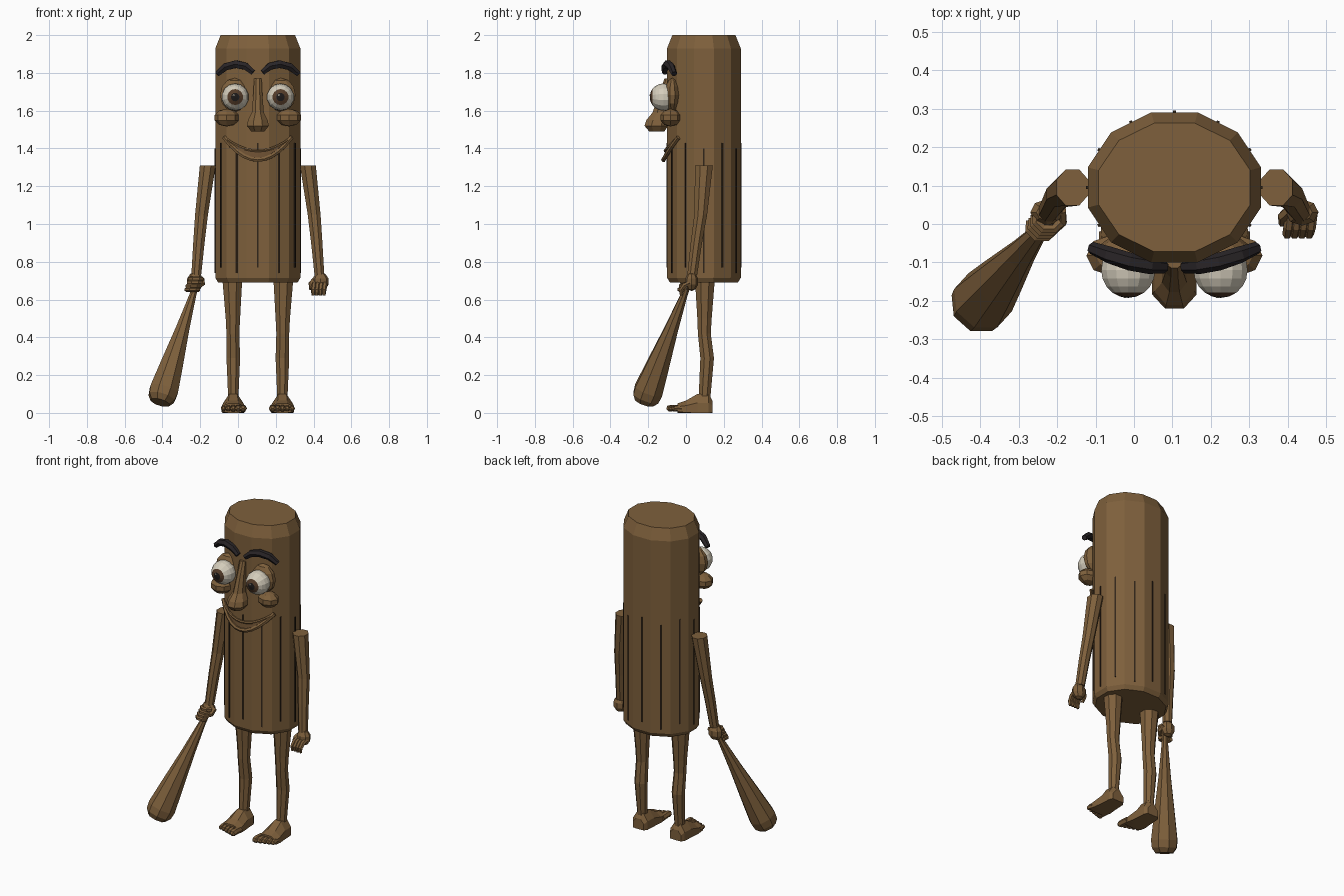
import bpy, bmesh, math
from mathutils import Vector, Matrix

cube = bpy.data.objects.get("Cube")
if cube:
    bpy.data.objects.remove(cube)

CX, CY = 0.105, 0.095          # trunk axis
RX, RY = 0.225, 0.195          # trunk half widths
X, Y, Z = Vector((1, 0, 0)), Vector((0, 1, 0)), Vector((0, 0, 1))


def material(name, rgb):
    m = bpy.data.materials.new(name)
    m.use_nodes = True
    m.diffuse_color = (*rgb, 1)
    m.node_tree.nodes["Principled BSDF"].inputs["Base Color"].default_value = (*rgb, 1)
    return m


wood = material("wood brown", (0.21, 0.117, 0.045))
groove_dark = material("groove dark brown", (0.03, 0.018, 0.01))
brow_black = material("brow black", (0.022, 0.018, 0.02))
eye_white = material("eye white", (0.66, 0.61, 0.5))
iris_brown = material("iris brown", (0.09, 0.045, 0.022))
pupil_black = material("pupil black", (0.012, 0.01, 0.01))
mouth_brown = material("mouth brown", (0.15, 0.08, 0.032))


def finish(name, bm, *mats):
    bmesh.ops.recalc_face_normals(bm, faces=bm.faces)
    mesh = bpy.data.meshes.new(name)
    bm.to_mesh(mesh)
    bm.free()
    for m in mats:
        mesh.materials.append(m)
    ob = bpy.data.objects.new(name, mesh)
    bpy.context.collection.objects.link(ob)
    return ob


def tube(name, points, sides=8, mat=wood, ref=Y, level=False, floor=False):
    """Loft rings along points (x, y, z, r) or (x, y, z, ru, rv)."""
    bm = bmesh.new()
    pos = [Vector(p[:3]) for p in points]
    rings = []
    for i, p in enumerate(points):
        t = Z if level else (pos[min(i + 1, len(pos) - 1)] - pos[max(i - 1, 0)]).normalized()
        u = t.cross(ref).normalized()
        v = t.cross(u)
        k = 1 / math.cos(math.pi / sides)
        ring = []
        for j in range(sides):
            a = (j + 0.5) * math.tau / sides
            co = pos[i] + u * (math.cos(a) * p[3] * k) + v * (math.sin(a) * p[-1] * k)
            if floor:
                co.z = max(co.z, 0)
            ring.append(bm.verts.new(co))
        rings.append(ring)
    for a, b in zip(rings, rings[1:]):
        for j in range(sides):
            n = (j + 1) % sides
            bm.faces.new((a[j], a[n], b[n], b[j]))
    bm.faces.new(rings[0])
    bm.faces.new(rings[-1])
    return finish(name, bm, mat)


def ball(name, centre, size, seg=10, rings=6, mat=wood):
    bm = bmesh.new()
    bmesh.ops.create_uvsphere(bm, u_segments=seg, v_segments=rings, radius=1,
                              matrix=Matrix.Translation(centre) @ Matrix.Diagonal((*size, 1)))
    return finish(name, bm, mat)


def front(d):
    """Depth of the trunk's front surface at offset d from its axis."""
    return CY - 0.2 * math.sqrt(1 - (d / 0.233) ** 2)


# Trunk with bevelled ends
tube("trunk", [(CX, CY, 0.69, RX - 0.015, RY - 0.015), (CX, CY, 0.715, RX, RY),
               (CX, CY, 1.93, RX, RY), (CX, CY, 2.0, RX - 0.028, RY - 0.028)],
     sides=12, level=True)

# Bark grooves, one on each trunk face
for i in range(12):
    a = i * math.tau / 12
    low, high = (0.77, 1.43) if i % 2 else (0.74, 1.4)
    turn = math.atan2(math.sin(a) / RY, math.cos(a) / RX)
    bm = bmesh.new()
    bmesh.ops.create_cube(bm, size=1, matrix=Matrix.Translation(
        (CX + RX * math.cos(a), CY + RY * math.sin(a), (low + high) / 2))
        @ Matrix.Rotation(turn, 4, 'Z') @ Matrix.Diagonal((0.009, 0.008, high - low, 1)))
    finish(f"bark_groove_{i + 1}", bm, groove_dark)

# Paired parts: s is +1 on the left, -1 on the right
for side, s in (("left", 1), ("right", -1)):
    def at(d):
        return CX + s * d

    # Arm and leg
    tube(side + "_arm", [(at(0.265), 0.095, 1.31, 0.042, 0.047), (at(0.298), 0.078, 1.05, 0.034),
                         (at(0.312), 0.055, 0.9, 0.03), (at(0.326), 0.033, 0.73, 0.026)], level=True)
    tube(side + "_leg", [(at(0.135), 0.1, 0.7, 0.052), (at(0.132), 0.098, 0.5, 0.038),
                         (at(0.132), 0.097, 0.42, 0.034), (at(0.13), 0.112, 0.29, 0.036),
                         (at(0.13), 0.098, 0.08, 0.027, 0.031)], level=True)

    # Foot and toes
    tube(side + "_foot", [(at(0.13), 0.14, 0.02, 0.045, 0.038), (at(0.13), 0.12, 0.02, 0.08, 0.05),
                          (at(0.13), 0.06, 0.02, 0.08, 0.053), (at(0.13), 0, 0.02, 0.045, 0.06),
                          (at(0.13), -0.045, 0.02, 0.03, 0.062)], ref=X, floor=True)
    for i in range(5):
        d, r, tip = 0.078 + i * 0.026, 0.017 - i * 0.0012, -0.1 + i * 0.008
        tube(f"{side}_toe_{i + 1}", [(at(d), -0.02, 0.022, r), (at(d), tip + 0.025, 0.026, r),
                                     (at(d), tip + 0.008, 0.022, r), (at(d), tip, 0.016, r * 0.5)],
             sides=6, ref=X, floor=True)

    # Eyelid, cheek and eyebrow
    ball(side + "_eyelid", (at(0.122), -0.072, 1.683), (0.082, 0.043, 0.09))
    ball(side + "_cheek", (at(0.165), -0.082, 1.563), (0.067, 0.056, 0.047), 8, 5)
    tube(side + "_eyebrow", [(at(0.215), -0.062, 1.795, 0.014), (at(0.17), -0.08, 1.833, 0.019),
                             (at(0.115), -0.098, 1.846, 0.02), (at(0.065), -0.108, 1.835, 0.019),
                             (at(0.025), -0.112, 1.803, 0.014)], sides=6, mat=brow_black)

    # Eyeball with iris and pupil chosen by distance from its forward axis
    bm = bmesh.new()
    bmesh.ops.create_uvsphere(bm, u_segments=14, v_segments=10, radius=0.072,
                              matrix=Matrix.Rotation(math.pi / 2, 4, 'X'))
    for f in bm.faces:
        c = f.calc_center_median()
        off = math.hypot(c.x, c.z)
        if c.y < 0:
            f.material_index = 2 if off < 0.02 else 1 if off < 0.036 else 0
    bmesh.ops.translate(bm, verts=bm.verts, vec=(at(0.12), -0.12, 1.672))
    finish(side + "_eye", bm, eye_white, iris_brown, pupil_black)
    ball(side + "_eye_glint", (at(0.12) - 0.008, -0.189, 1.682), (0.006, 0.004, 0.006), 6, 4, eye_white)

    # Palm
    ball(side + "_palm", (at(0.332), 0.03, 0.695), (0.045, 0.036, 0.05), 8, 5)

# Nose: narrow bridge widening to a bulb
tube("nose", [(CX, -0.1, 1.77, 0.02, 0.014), (CX, -0.115, 1.7, 0.023, 0.024),
              (CX, -0.135, 1.59, 0.032, 0.042), (CX, -0.15, 1.55, 0.052, 0.06),
              (CX, -0.157, 1.52, 0.058, 0.063), (CX, -0.155, 1.49, 0.035, 0.04)], level=True)

# Smiling mouth: filled crescent between two lips
upper, lower = [], []
for i in range(11):
    t = i / 5 - 1
    d = 0.178 * t
    y = front(d) - 0.006
    upper.append((CX + d, y, 1.388 + 0.07 * t * t))
    lower.append((CX + d, y - 0.008 * (1 - t * t), 1.34 + 0.118 * t * t))
bm = bmesh.new()
top = [bm.verts.new(p) for p in upper]
low = [bm.verts.new(p) for p in lower]
for i in range(10):
    bm.faces.new((low[i], low[i + 1], top[i + 1], top[i]))
finish("mouth", bm, mouth_brown)
tube("upper_lip", [(*p, 0.007) for p in upper], sides=6)
tube("lower_lip", [(*p, 0.011) for p in lower], sides=6)

# Left hand: curled fingers and thumb
for i in range(4):
    x = 0.398 + i * 0.019
    tube(f"left_finger_{i + 1}", [(x + 0.008, 0.025, 0.69, 0.012), (x + 0.004, -0.008, 0.675, 0.012),
                                  (x, -0.027, 0.65, 0.011), (x, -0.025, 0.622, 0.007)],
         sides=6, ref=X)
tube("left_thumb", [(0.41, 0.04, 0.71, 0.013), (0.388, 0.02, 0.685, 0.013),
                    (0.385, 0.0, 0.655, 0.008)], sides=6, ref=X)

# Right hand: fingers wrapped around the bat grip
for i in range(4):
    z = 0.71 - i * 0.019
    cx, cy = -0.222 - i * 0.006, 0.014 - i * 0.007
    arc = [math.radians(150 + 48 * k) for k in range(5)]
    tube(f"right_finger_{i + 1}", [(cx + 0.034 * math.cos(a), cy + 0.03 * math.sin(a), z, 0.011)
                                   for a in arc], sides=6, ref=Z)
tube("right_thumb", [(-0.19, 0.035, 0.705, 0.013), (-0.188, 0.005, 0.685, 0.013),
                     (-0.21, -0.02, 0.668, 0.009)], sides=6, ref=Z)

# Bat: tapered along the line from grip to tip
grip, tip = Vector((-0.216, 0.018, 0.7)), Vector((-0.412, -0.222, 0.055))
profile = [(0, 0.016), (0.12, 0.018), (0.4, 0.036), (0.7, 0.06), (0.9, 0.075), (0.96, 0.07), (1, 0.05)]
tube("bat", [(*grip.lerp(tip, f), r) for f, r in profile])
